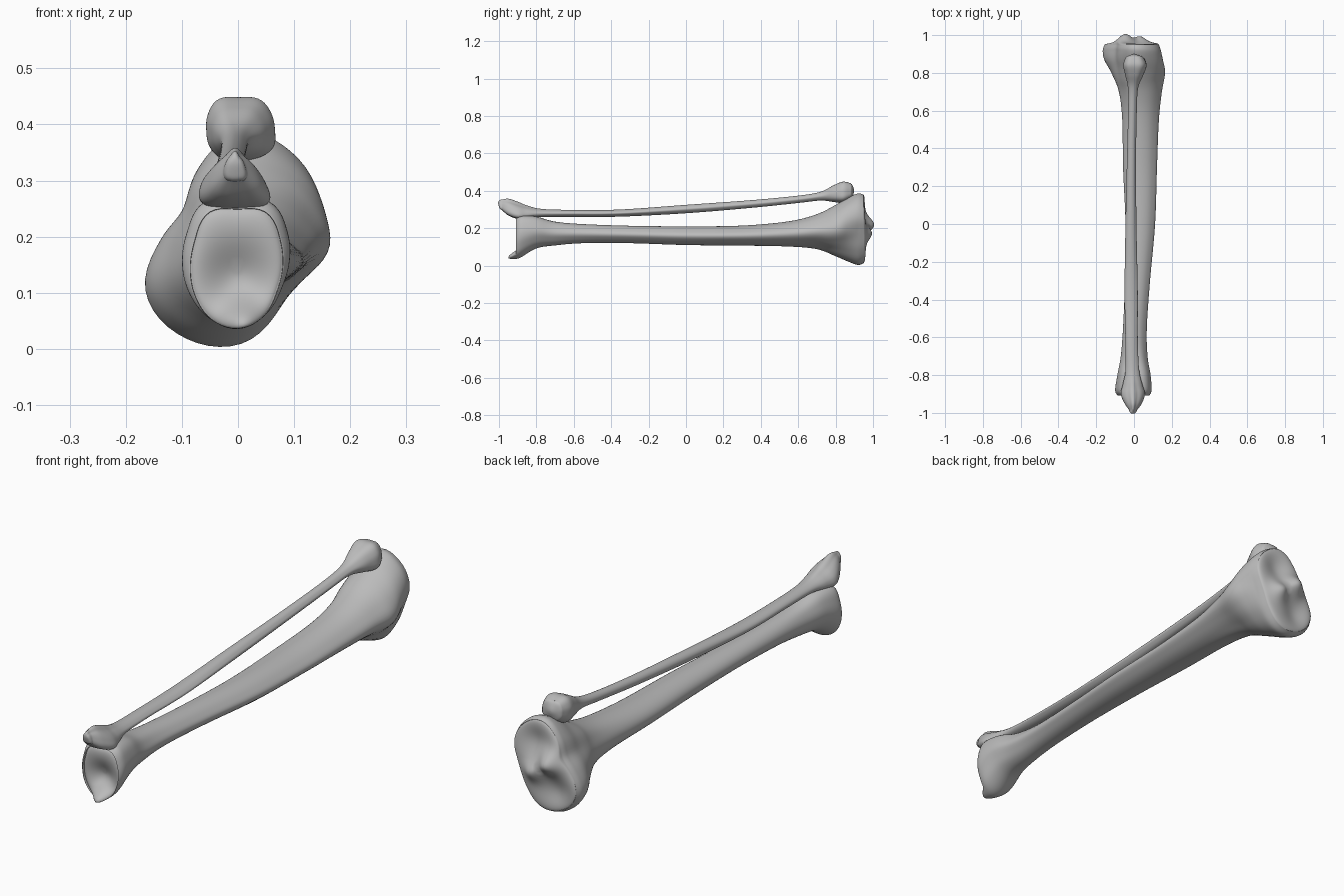
import bpy
import bmesh
from math import cos, sin, pi, exp, radians

SIDES = 64        # vertices around each bone
STEPS = 7         # rings between neighbouring stations

cube = bpy.data.objects.get("Cube")
if cube:
    bpy.data.objects.remove(cube)

bone_grey = bpy.data.materials.new("bone_grey")
bone_grey.use_nodes = True
colour = (0.5, 0.5, 0.5, 1)
bone_grey.diffuse_color = colour
bone_grey.node_tree.nodes["Principled BSDF"].inputs["Base Color"].default_value = colour


def spline(a, b, c, d, t):
    """Catmull-Rom value between b and c."""
    return b + t / 2 * (c - a + t * (2 * a - 5 * b + 4 * c - d + t * (3 * (b - c) + d - a)))


def radius(shape, angle):
    """Smooth closed outline through evenly spaced polar radii."""
    count = len(shape)
    place = angle / (2 * pi) * count
    i = int(place)
    near = [shape[(i + k) % count] for k in (-1, 0, 1, 2)]
    return spline(*near, place - i)


def outline(shapes, kind, box):
    """Blend two neighbouring outlines and fit the result into a box."""
    kind = min(max(kind, 0), len(shapes) - 1)
    low = min(int(kind), len(shapes) - 2)
    mix = kind - low
    points = []
    for k in range(SIDES):
        angle = 2 * pi * k / SIDES
        r = radius(shapes[low], angle) * (1 - mix) + radius(shapes[low + 1], angle) * mix
        points.append((r * cos(angle), r * sin(angle)))
    xs, zs = zip(*points)
    x0, x1, z0, z1 = box

    def fit(value, values, start, end):
        return start + (value - min(values)) / (max(values) - min(values)) * (end - start)
    return [(fit(x, xs, x0, x1), fit(z, zs, z0, z1)) for x, z in points]


def hump(x, z, cx, cz, size):
    return exp(-((x - cx) ** 2 + (z - cz) ** 2) / size ** 2)


def build_bone(name, stations, shapes, near_cap, far_cap, bevel):
    """Loft the stations along y and close both ends with modelled caps."""
    bm = bmesh.new()
    last = len(stations) - 1
    rings = []
    for i in range(last):
        around = [stations[min(max(i + k, 0), last)] for k in (-1, 0, 1, 2)]
        for step in range(STEPS + (i == last - 1)):
            y, *box, kind = [spline(*values, step / STEPS) for values in zip(*around)]
            rings.append([(x, y, z) for x, z in outline(shapes, kind, box)])

    # End caps: shrinking rings that follow a height function
    def cap(rim, height, direction):
        cx = sum(p[0] for p in rim) / SIDES
        cz = sum(p[2] for p in rim) / SIDES
        result = []
        for k in range(1, 17):
            s = cos(k / 17 * pi / 2)
            drop = bevel * (1 - (1 - s ** 6) ** 0.5)
            ring = []
            for x, y, z in rim:
                px, pz = cx + (x - cx) * s, cz + (z - cz) * s
                ring.append((px, height(px, pz) - direction * drop, pz))
            result.append(ring)
        return result

    rings = cap(rings[0], near_cap, -1)[::-1] + rings + cap(rings[-1], far_cap, 1)
    grid = [[bm.verts.new(p) for p in ring] for ring in rings]
    for one, two in zip(grid, grid[1:]):
        for k in range(SIDES):
            n = (k + 1) % SIDES
            bm.faces.new((one[k], one[n], two[n], two[k]))
    bm.faces.new(grid[0])
    bm.faces.new(grid[-1])
    bmesh.ops.recalc_face_normals(bm, faces=bm.faces)

    mesh = bpy.data.meshes.new(name)
    bm.to_mesh(mesh)
    bm.free()
    mesh.materials.append(bone_grey)
    bone = bpy.data.objects.new(name, mesh)
    bpy.context.collection.objects.link(bone)
    bpy.ops.object.select_all(action="DESELECT")
    bone.select_set(True)
    bpy.context.view_layer.objects.active = bone
    bpy.ops.object.shade_smooth_by_angle(angle=radians(60))
    smooth = bone.modifiers.new("soften", "SMOOTH")
    smooth.factor = 0.5
    smooth.iterations = 2
    return bone


# Shin bone outlines: ankle block, crested shaft, front bump, two-lobed plateau
ankle = (1, 1.1, 1.3, 1.2, 1.3, 1.1, 1.05, 1.1, 1.2, 1.25, 1.15, 1)
shaft = (1.15, 1.03, 1, 1, 1, 1, 1, 1, 1, 1, 1, 1.03)
bump = (1.2, 1.1, 1.05, 1, 0.95, 0.85, 0.9, 1, 1, 0.95, 0.85, 0.95)
plateau = (1.15, 1.5, 1.8, 1.95, 1.5, 1.15, 1.4, 1.9, 2, 1.85, 1.35, 1.1)

# Stations: y, x min, x max, z min, z max, outline
shin_stations = [
    (-0.91, -0.085, 0.08, 0.035, 0.25, 0),
    (-0.88, -0.1, 0.093, 0.045, 0.268, 0),
    (-0.8, -0.088, 0.088, 0.092, 0.262, 0.2),
    (-0.7, -0.07, 0.072, 0.108, 0.235, 0.6),
    (-0.55, -0.058, 0.068, 0.12, 0.222, 1),
    (-0.3, -0.048, 0.085, 0.12, 0.213, 1),
    (0, -0.045, 0.112, 0.11, 0.21, 1),
    (0.3, -0.058, 0.122, 0.107, 0.214, 1),
    (0.55, -0.062, 0.132, 0.102, 0.237, 1.3),
    (0.7, -0.08, 0.148, 0.088, 0.275, 1.8),
    (0.8, -0.12, 0.165, 0.05, 0.325, 2.2),
    (0.87, -0.158, 0.153, 0.02, 0.366, 2.7),
    (0.92, -0.166, 0.142, 0.003, 0.386, 3),
    (0.95, -0.155, 0.132, 0.013, 0.38, 3),
]


def shin_near(x, z):
    # Hollow ankle socket with the inner knuckle at the bottom
    return -0.912 + 0.035 * hump(x, z, 0, 0.125, 0.06) - 0.05 * hump(x, z, 0.01, 0.04, 0.04)


def shin_far(x, z):
    # Knee plateau: central ridge between two shallow dishes
    dishes = hump(x, z, 0.03, 0.29, 0.06) + hump(x, z, -0.07, 0.1, 0.06)
    ridge = hump(x, z, -0.045, 0.22, 0.045) + 0.7 * hump(x, z, 0.03, 0.17, 0.04)
    return 0.963 + 0.045 * ridge - 0.02 * dishes


build_bone("shin_bone", shin_stations, [ankle, shaft, bump, plateau],
           shin_near, shin_far, 0.014)

# Calf bone outlines: peaked ankle tip, shaft, blunt head
peak = (1, 0.85, 0.8, 1, 0.85, 0.9, 1.05, 1.2, 0.95, 0.85, 0.95, 1.25)
head = (1.05, 1.1, 1.2, 1.1, 1.2, 1.05, 0.95, 1, 1.05, 1, 1.05, 1.15)

calf_stations = [
    (-0.985, -0.026, 0.016, 0.298, 0.353, 0),
    (-0.95, -0.05, 0.042, 0.268, 0.358, 0),
    (-0.9, -0.07, 0.058, 0.25, 0.342, 0),
    (-0.85, -0.06, 0.045, 0.254, 0.322, 0.2),
    (-0.77, -0.045, 0.027, 0.26, 0.303, 0.7),
    (-0.6, -0.046, 0.02, 0.26, 0.298, 1),
    (-0.35, -0.05, 0.02, 0.262, 0.3, 1),
    (0, -0.045, 0.013, 0.28, 0.325, 1),
    (0.35, -0.037, 0.011, 0.309, 0.35, 1),
    (0.6, -0.031, 0.015, 0.335, 0.374, 1),
    (0.72, -0.032, 0.022, 0.348, 0.395, 1.2),
    (0.79, -0.047, 0.05, 0.34, 0.43, 1.7),
    (0.84, -0.057, 0.067, 0.335, 0.449, 2),
    (0.88, -0.045, 0.052, 0.355, 0.44, 2),
]


def calf_near(x, z):
    return -0.992 - 0.012 * hump(x, z, -0.005, 0.335, 0.03)


def calf_far(x, z):
    return 0.887 + 0.012 * hump(x, z, 0, 0.4, 0.03)


build_bone("calf_bone", calf_stations, [peak, shaft, head], calf_near, calf_far, 0.012)
